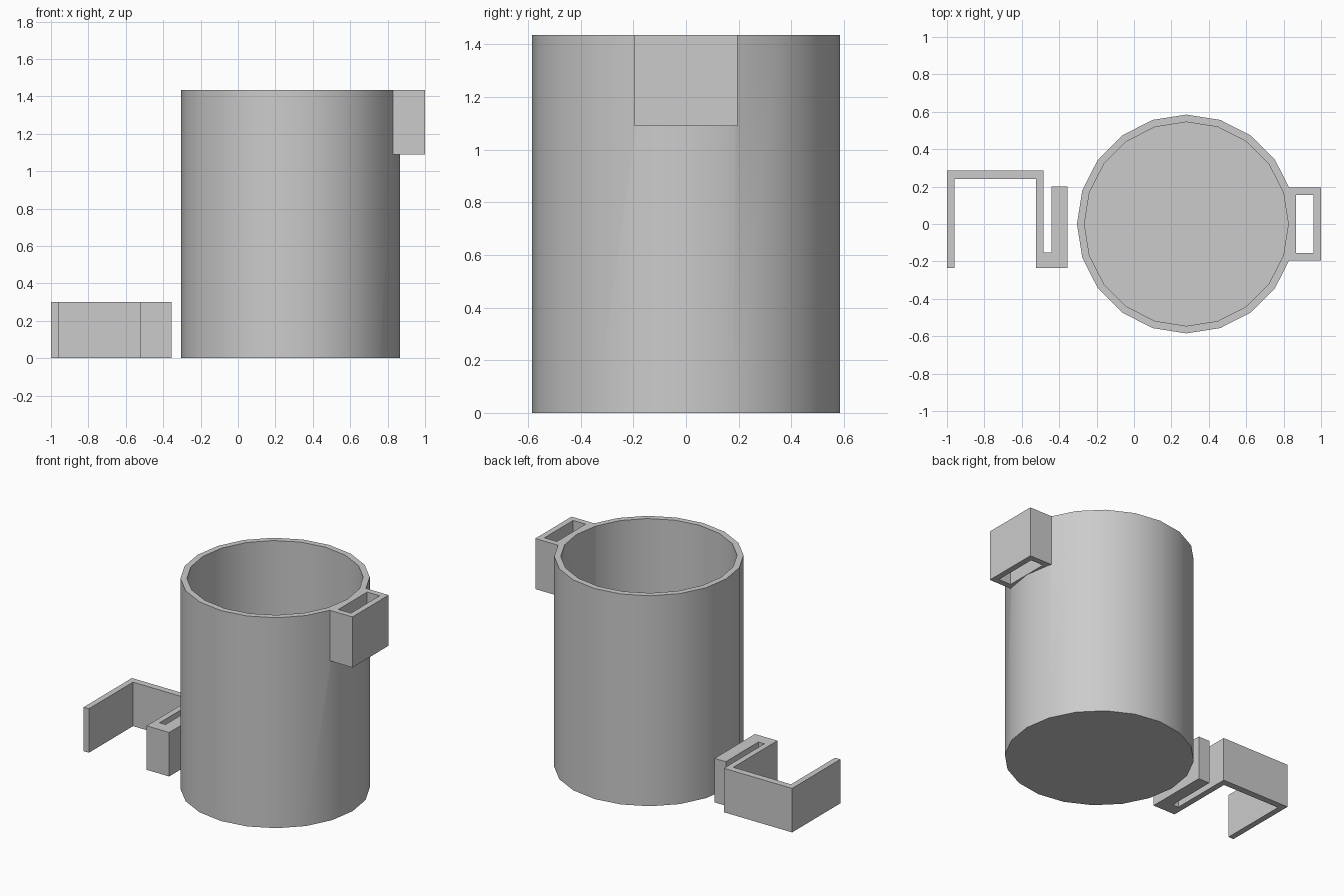
import bpy
import bmesh
import math
from mathutils import Vector

if "Cube" in bpy.data.objects:
    bpy.data.objects.remove(bpy.data.objects["Cube"], do_unlink=True)

HEIGHT = 1.435
WALL = 0.04
RADIUS = 0.585
SIDES = 20
CENTRE_X = 0.28

grey = bpy.data.materials.new("plain grey")
grey.use_nodes = True
grey.diffuse_color = (0.6, 0.6, 0.6, 1)
grey.node_tree.nodes["Principled BSDF"].inputs["Base Color"].default_value = grey.diffuse_color


def prism(name, outline, bottom, top):
    """Solid made by raising a flat outline."""
    bm = bmesh.new()
    base = bm.faces.new([bm.verts.new((x, y, bottom)) for x, y in outline])
    raised = bmesh.ops.extrude_face_region(bm, geom=[base])["geom"]
    verts = [v for v in raised if isinstance(v, bmesh.types.BMVert)]
    bmesh.ops.translate(bm, verts=verts, vec=Vector((0, 0, top - bottom)))
    bmesh.ops.recalc_face_normals(bm, faces=bm.faces)
    mesh = bpy.data.meshes.new(name)
    bm.to_mesh(mesh)
    bm.free()
    mesh.materials.append(grey)
    obj = bpy.data.objects.new(name, mesh)
    bpy.context.collection.objects.link(obj)
    return obj


def circle(radius):
    turns = [math.tau * i / SIDES for i in range(SIDES)]
    return [(CENTRE_X + radius * math.cos(a), radius * math.sin(a)) for a in turns]


def rectangle(x0, x1, half_width):
    return [(x0, -half_width), (x1, -half_width), (x1, half_width), (x0, half_width)]


def combine(target, tool, operation):
    """Apply a boolean and discard the tool."""
    mod = target.modifiers.new(operation.title(), "BOOLEAN")
    mod.operation = operation
    mod.solver = "EXACT"
    mod.object = tool
    bpy.context.view_layer.objects.active = target
    bpy.ops.object.modifier_apply(modifier=mod.name)
    bpy.data.objects.remove(tool, do_unlink=True)


# Cup with a slotted bracket at the rim
cup = prism("cup", circle(RADIUS), 0, HEIGHT)
bracket = prism("bracket", rectangle(0.8, 1.0, 0.195), 1.09, HEIGHT)
combine(cup, bracket, "UNION")
slot = prism("slot", rectangle(CENTRE_X + RADIUS + 0.001, 0.96, 0.155), 1, HEIGHT + 0.1)
combine(cup, slot, "DIFFERENCE")
hollow = prism("hollow", circle(RADIUS - WALL), WALL, HEIGHT + 0.1)
combine(cup, hollow, "DIFFERENCE")

bpy.ops.object.select_all(action="DESELECT")
cup.select_set(True)
bpy.context.view_layer.objects.active = cup
bpy.ops.object.shade_smooth_by_angle(angle=math.radians(30))

# Folded clip: wide hook over an edge, narrow tongue that slides into the slot
clip_outline = [
    (-1.0, -0.235), (-0.96, -0.235), (-0.96, 0.24), (-0.525, 0.24),
    (-0.525, -0.235), (-0.355, -0.235), (-0.355, 0.2), (-0.44, 0.2),
    (-0.44, -0.152), (-0.485, -0.152), (-0.485, 0.285), (-1.0, 0.285),
]
prism("clip", clip_outline, 0, 0.3)
